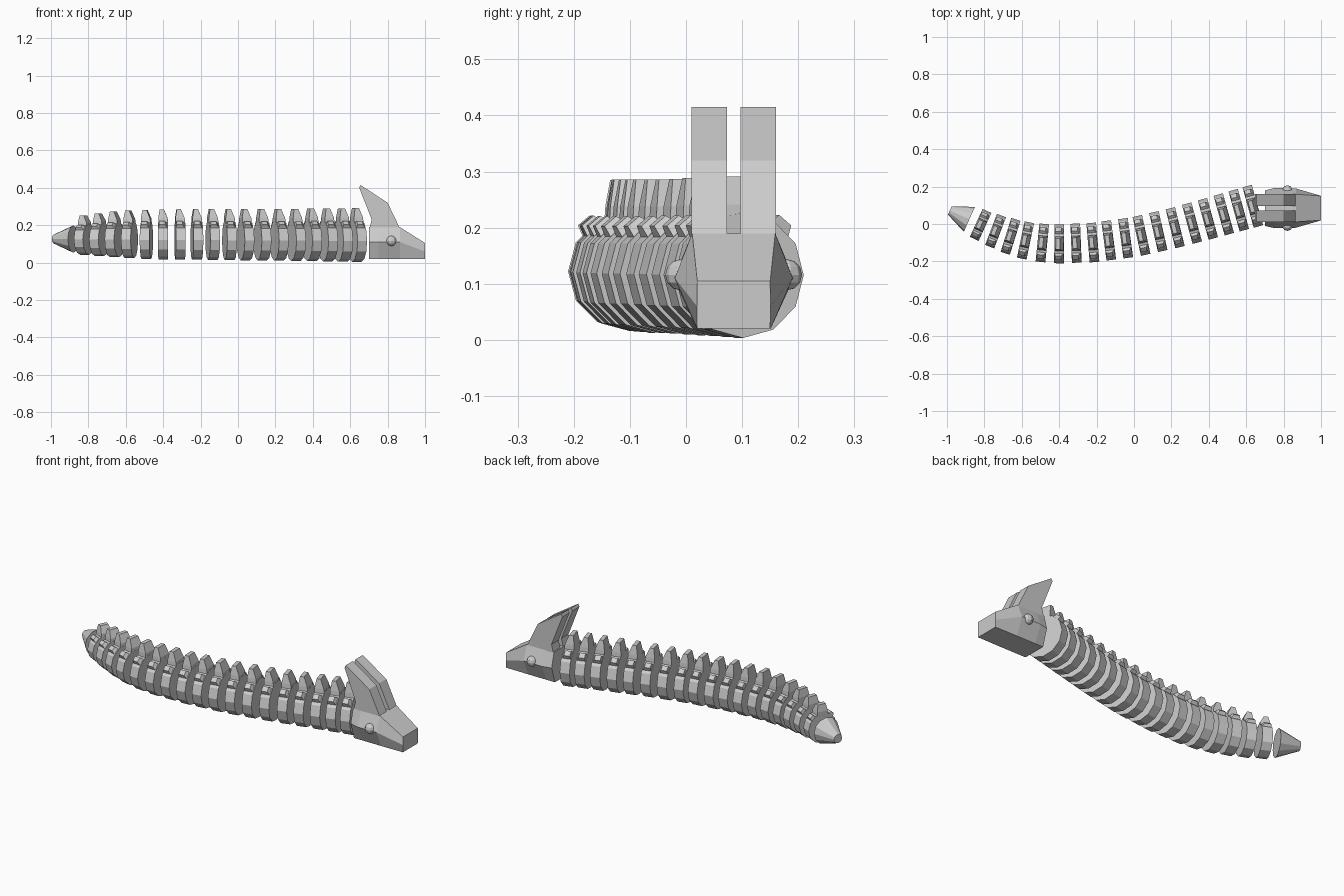
import bpy, bmesh, math
from mathutils import Matrix, Vector

if "Cube" in bpy.data.objects:
    bpy.data.objects.remove(bpy.data.objects["Cube"])


def make_object(name, bm):
    bmesh.ops.recalc_face_normals(bm, faces=bm.faces)
    mesh = bpy.data.meshes.new(name)
    bm.to_mesh(mesh)
    bm.free()
    ob = bpy.data.objects.new(name, mesh)
    bpy.context.collection.objects.link(ob)
    return ob


def loft(bm, rings):
    """Skin a list of equal-length closed rings and cap both ends."""
    rows = [[bm.verts.new(p) for p in ring] for ring in rings]
    n = len(rows[0])
    for a, b in zip(rows, rows[1:]):
        for i in range(n):
            j = (i + 1) % n
            bm.faces.new((a[i], a[j], b[j], b[i]))
    bm.faces.new(rows[0])
    bm.faces.new(rows[-1])


def disc(x, r, sides=12):
    return [(x, r * math.cos(2 * math.pi * i / sides), r * math.sin(2 * math.pi * i / sides))
            for i in range(sides)]


def rect(x0, x1, half, z):
    return [(x0, -half, z), (x1, -half, z), (x1, half, z), (x0, half, z)]


def plate(bm, angle, rings):
    """Tapered plate standing radially on a body ring."""
    rot = Matrix.Rotation(angle, 3, 'X')
    loft(bm, [[rot @ Vector(p) for p in ring] for ring in rings])


# Body path: x, y, radius, centre height
PATH = [(-0.88, 0.025, 0.073, 0.124), (-0.82, -0.005, 0.082, 0.124), (-0.74, -0.038, 0.089, 0.124),
        (-0.66, -0.066, 0.095, 0.124), (-0.58, -0.088, 0.099, 0.123), (-0.49, -0.101, 0.102, 0.122),
        (-0.40, -0.106, 0.104, 0.122), (-0.22, -0.099, 0.105, 0.121), (0.0, -0.07, 0.106, 0.119),
        (0.22, -0.02, 0.107, 0.118), (0.40, 0.029, 0.109, 0.117), (0.56, 0.074, 0.111, 0.116),
        (0.70, 0.113, 0.113, 0.115)]


def sample(x):
    for a, b in zip(PATH, PATH[1:]):
        if x <= b[0]:
            t = (x - a[0]) / (b[0] - a[0])
            return [a[k] + (b[k] - a[k]) * t for k in range(4)]


# Body rings with a back fin and two low shoulder plates each
CENTRES = [-0.82, -0.74, -0.66, -0.58, -0.49, -0.40, -0.31, -0.22, -0.135,
           -0.045, 0.04, 0.13, 0.22, 0.31, 0.395, 0.48, 0.56, 0.635]
for n, x in enumerate(CENTRES):
    _, y, r, z = sample(x)
    slope = math.atan2(sample(x + 0.05)[1] - sample(x - 0.05)[1], 0.1)
    bm = bmesh.new()
    w = 0.026
    loft(bm, [disc(-w, r), disc(w, r)])
    plate(bm, 0, [rect(-w, w, 0.38 * r, 0.85 * r), rect(-w, w * 0.9, 0.36 * r, 1.12 * r),
                  rect(-w * 0.7, w * 0.15, 0.28 * r, 1.57 * r)])
    for side in (-1, 1):
        plate(bm, side * math.radians(40),
              [rect(-w, w, 0.2 * r, 0.9 * r), rect(-w * 0.8, w * 0.4, 0.13 * r, 1.14 * r)])
    ob = make_object(f"body_ring_{n + 1}", bm)
    ob.location = (x, y, z)
    ob.rotation_euler.z = slope

# Tail tip
bm = bmesh.new()
loft(bm, [disc(0, 0.073), disc(-0.115, 0.024)])
tail = make_object("tail_tip", bm)
tail.location = (-0.88, 0.025, 0.126)
tail.rotation_euler.z = math.radians(-24)

# Head: six-sided sections tapering to the snout
HEAD_Y = 0.085


def hexagon(x, bottom, mid, mid_z, top, top_z):
    right = [(bottom, 0.02), (mid, mid_z), (top, top_z)]
    pts = right + [(-a, b) for a, b in reversed(right)]
    return [(x, HEAD_Y + a, b) for a, b in pts]


bm = bmesh.new()
loft(bm, [hexagon(0.70, 0.066, 0.095, 0.11, 0.074, 0.19),
          hexagon(0.75, 0.066, 0.107, 0.11, 0.074, 0.19),
          hexagon(0.865, 0.066, 0.105, 0.11, 0.074, 0.19),
          hexagon(1.0, 0.065, 0.0655, 0.06, 0.065, 0.105)])
make_object("head", bm)

# Swept-back horns and round eyes, mirrored about the head
HORN = [(0.70, 0.17), (0.865, 0.185), (0.80, 0.32), (0.655, 0.415), (0.648, 0.40), (0.715, 0.23)]
for side, label in ((-1, "near"), (1, "far")):
    bm = bmesh.new()
    loft(bm, [[(x, HEAD_Y + side * d, z) for x, z in HORN] for d in (0.012, 0.075)])
    make_object(f"horn_{label}", bm)
    bm = bmesh.new()
    bmesh.ops.create_uvsphere(bm, u_segments=10, v_segments=6, radius=0.028)
    eye = make_object(f"eye_{label}", bm)
    eye.location = (0.82, HEAD_Y + side * 0.094, 0.116)
